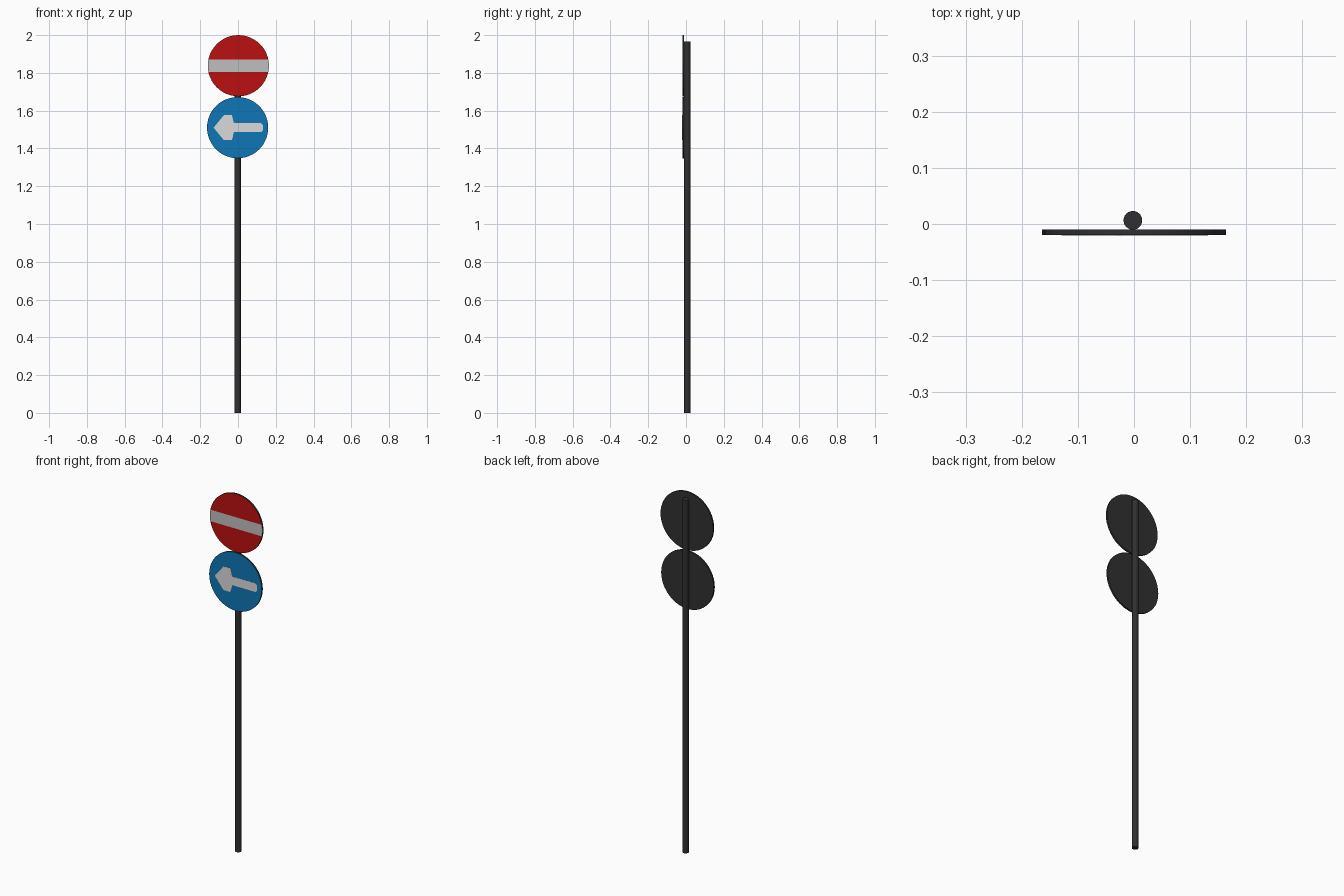
import bpy, bmesh, math
from mathutils import Vector

if "Cube" in bpy.data.objects:
    bpy.data.objects.remove(bpy.data.objects["Cube"])

def material(name, rgb):
    m = bpy.data.materials.new(name)
    m.diffuse_color = (*rgb, 1)
    m.use_nodes = True
    m.node_tree.nodes["Principled BSDF"].inputs["Base Color"].default_value = m.diffuse_color
    return m

DARK = material("dark_metal", (0.03, 0.03, 0.032))
RED = material("sign_red", (0.50, 0.005, 0.005))
BLUE = material("sign_blue", (0.005, 0.18, 0.47))
BAR = material("bar_grey", (0.52, 0.52, 0.52))
WHITE = material("arrow_white", (0.70, 0.70, 0.70))

def make_object(name, bm, mats):
    me = bpy.data.meshes.new(name)
    bmesh.ops.recalc_face_normals(bm, faces=bm.faces)
    bm.to_mesh(me)
    bm.free()
    for m in mats:
        me.materials.append(m)
    ob = bpy.data.objects.new(name, me)
    bpy.context.collection.objects.link(ob)
    bpy.context.view_layer.objects.active = ob
    ob.select_set(True)
    bpy.ops.object.shade_smooth_by_angle(angle=math.radians(30))
    ob.select_set(False)
    return ob

def prism(outline, y_front, y_back):
    """Extrude an x-z outline along y."""
    bm = bmesh.new()
    face = bm.faces.new([bm.verts.new((x, y_front, z)) for x, z in outline])
    ext = bmesh.ops.extrude_face_region(bm, geom=[face], use_keep_orig=True)
    moved = [v for v in ext["geom"] if isinstance(v, bmesh.types.BMVert)]
    bmesh.ops.translate(bm, verts=moved, vec=(0, y_back - y_front, 0))
    bmesh.ops.recalc_face_normals(bm, faces=bm.faces)
    return bm

R, Y_FRONT, Y_BACK = 0.162, -0.0195, -0.010

def disc(name, cx, cz, face_mat, bar_half=0):
    pts = [(cx + R * math.cos(a), cz + R * math.sin(a))
           for a in (2 * math.pi * i / 48 for i in range(48))]
    bm = prism(pts, Y_FRONT, Y_BACK)
    # Cut the front face along the edges of the bar
    if bar_half:
        for s in (-1, 1):
            front = [f for f in bm.faces if f.normal.y < -0.9]
            geom = front + list({e for f in front for e in f.edges}) + list({v for f in front for v in f.verts})
            bmesh.ops.bisect_plane(bm, geom=geom, plane_co=Vector((0, 0, cz + s * bar_half)), plane_no=Vector((0, 0, 1)))
    bm.normal_update()
    for f in bm.faces:
        if f.normal.y < -0.9:
            inside = abs(f.calc_center_median().z - cz) < bar_half * 0.5
            f.material_index = 2 if inside else 1
    return make_object(name, bm, [DARK, face_mat, BAR])

# Pole
bm = bmesh.new()
bmesh.ops.create_cone(bm, cap_ends=True, segments=24, radius1=0.0167, radius2=0.0167, depth=1.967)
bmesh.ops.translate(bm, verts=bm.verts, vec=(-0.002, 0.0065, 1.967 / 2))
make_object("pole", bm, [DARK])

# Two round signs
disc("no_entry_sign", 0.002, 1.838, RED, bar_half=0.032)
disc("direction_sign", -0.002, 1.510, BLUE)

# Arrow plate pointing left, mirrored about its axis
upper = [(-0.129, 0), (-0.075, 0.066), (-0.032, 0.066), (-0.022, 0.024), (0.122, 0.024), (0.132, 0.014)]
outline = upper + [(x, -z) for x, z in reversed(upper[1:])]
make_object("arrow", prism([(x, 1.510 + z) for x, z in outline], Y_FRONT - 0.0007, Y_FRONT + 0.001), [WHITE])
